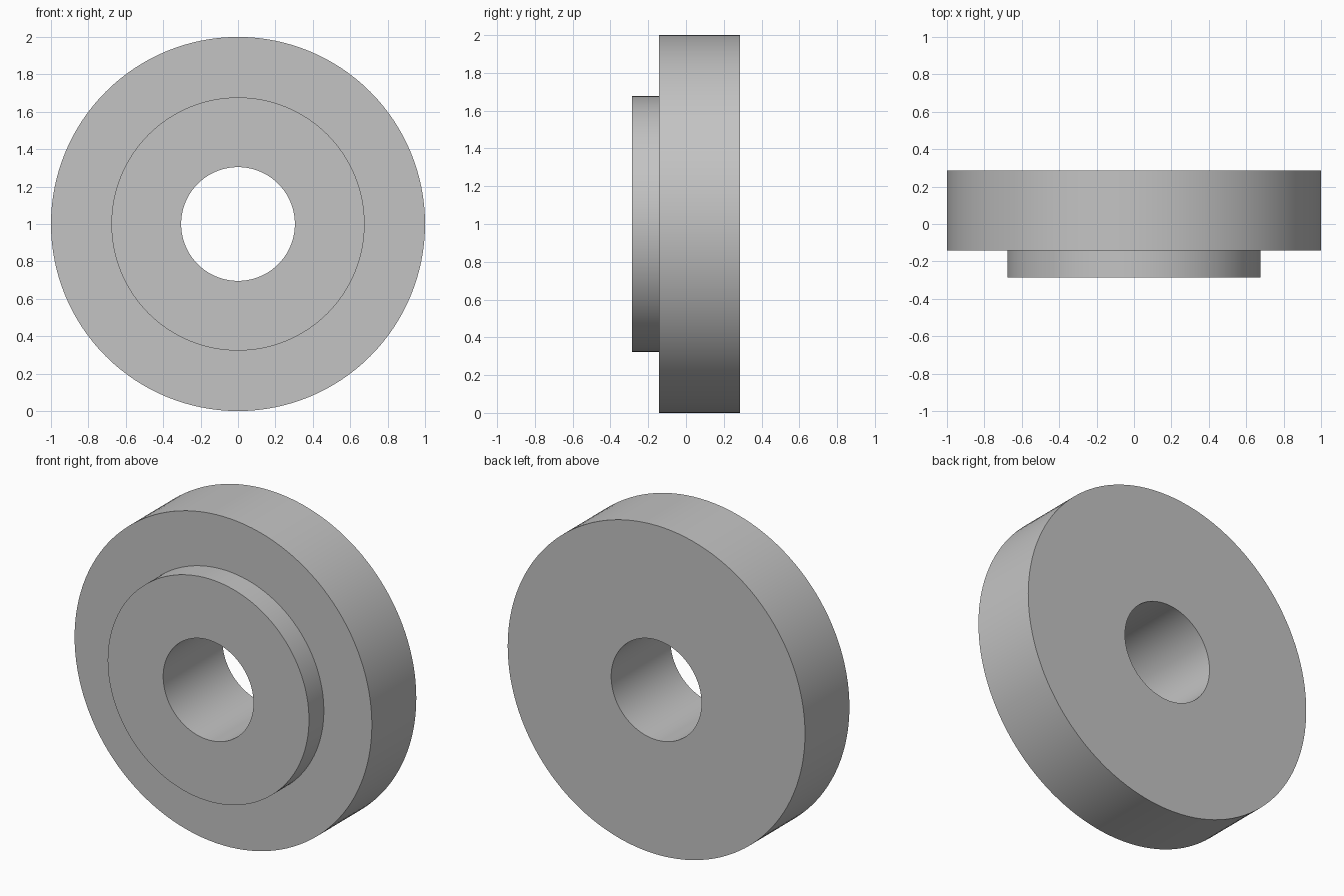
import bpy, bmesh, math
from mathutils import Matrix, Vector

if "Cube" in bpy.data.objects:
    bpy.data.objects.remove(bpy.data.objects["Cube"], do_unlink=True)

SEGMENTS = 128
OUTER, HUB, BORE = 1.0, 0.677, 0.304
FRONT, STEP, BACK = -0.285, -0.142, 0.285

# Plain grey metal
grey = bpy.data.materials.new("grey_metal")
grey.use_nodes = True
colour = (0.55, 0.55, 0.55, 1.0)
grey.diffuse_color = colour
grey.node_tree.nodes["Principled BSDF"].inputs["Base Color"].default_value = colour


def lathe(name, profile, centre):
    """Turn a closed (radius, y) profile around the y axis."""
    bm = bmesh.new()
    rings = []
    for i in range(SEGMENTS):
        turn = Matrix.Rotation(math.tau * i / SEGMENTS, 3, 'Y')
        rings.append([bm.verts.new(turn @ Vector((0, y, r))) for r, y in profile])
    n = len(profile)
    for i, ring in enumerate(rings):
        following = rings[(i + 1) % SEGMENTS]
        for j in range(n):
            k = (j + 1) % n
            bm.faces.new((ring[j], ring[k], following[k], following[j]))
    bmesh.ops.recalc_face_normals(bm, faces=bm.faces)
    mesh = bpy.data.meshes.new(name)
    bm.to_mesh(mesh)
    bm.free()
    mesh.materials.append(grey)
    obj = bpy.data.objects.new(name, mesh)
    obj.location = centre
    bpy.context.collection.objects.link(obj)
    bpy.ops.object.select_all(action='DESELECT')
    obj.select_set(True)
    bpy.context.view_layer.objects.active = obj
    bpy.ops.object.shade_smooth_by_angle(angle=math.radians(30))
    return obj


# Wide disc with a raised front hub and a through bore
lathe("flanged_spacer_ring",
      [(BORE, FRONT), (HUB, FRONT), (HUB, STEP),
       (OUTER, STEP), (OUTER, BACK), (BORE, BACK)],
      (0, 0, OUTER))
